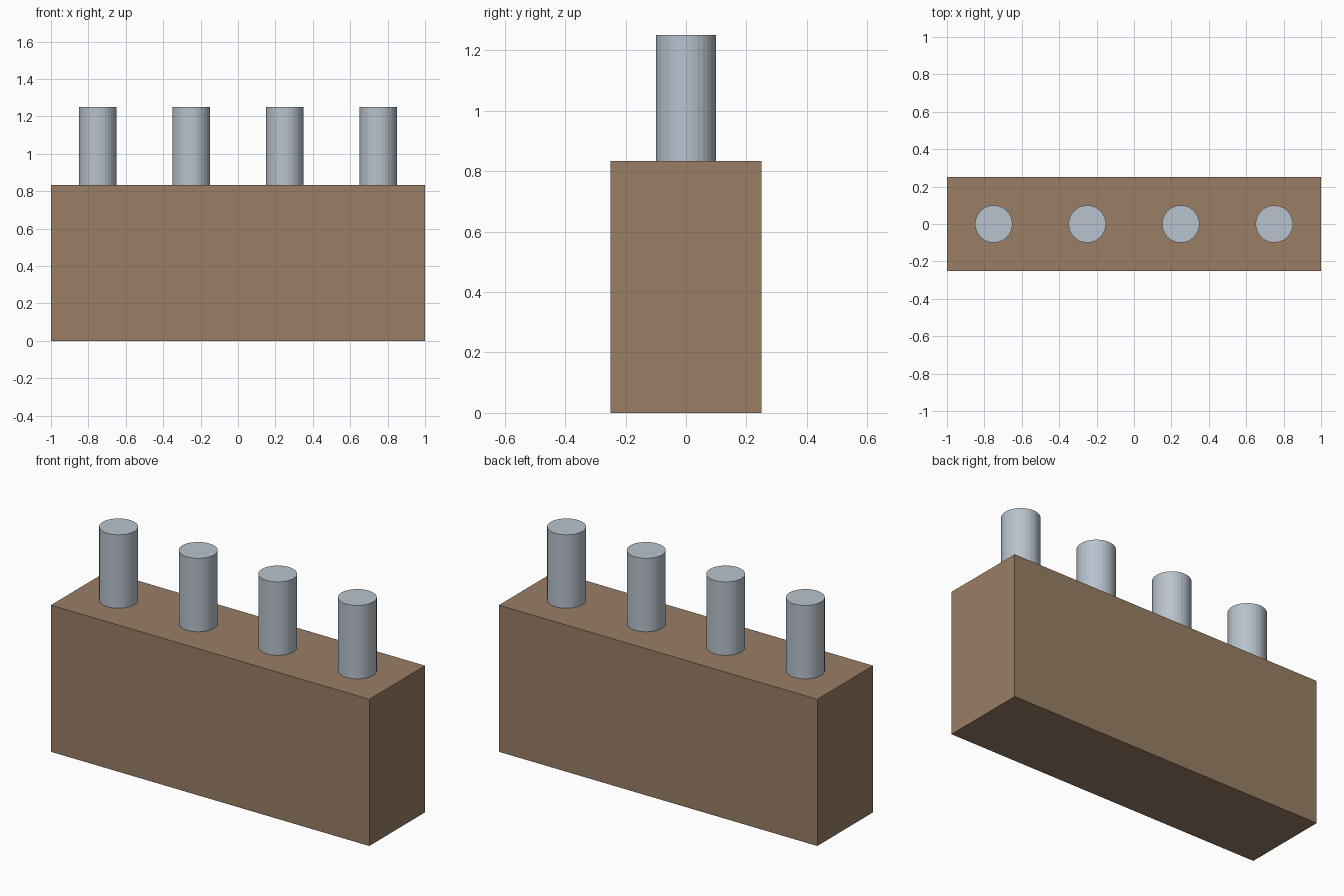
import bpy

# Remove the default cube only
cube = bpy.data.objects.get("Cube")
if cube:
    bpy.data.objects.remove(cube, do_unlink=True)


def make_material(name, colour):
    mat = bpy.data.materials.new(name)
    mat.use_nodes = True
    mat.diffuse_color = colour
    mat.node_tree.nodes["Principled BSDF"].inputs["Base Color"].default_value = colour
    return mat


brown = make_material("brown", (0.32, 0.21, 0.13, 1))
silver = make_material("silver", (0.48, 0.54, 0.61, 1))

LENGTH, DEPTH = 2.0, 0.5
BLOCK_TOP, PEG_TOP = 0.833, 1.25
PEG_RADIUS, PEG_COUNT = 0.1, 4

# Block
bpy.ops.mesh.primitive_cube_add(size=1, location=(0, 0, BLOCK_TOP / 2))
block = bpy.context.object
block.name = "block"
block.scale = (LENGTH, DEPTH, BLOCK_TOP)
bpy.ops.object.transform_apply(location=False, rotation=False, scale=True)
block.data.materials.append(brown)

# Row of evenly spaced pegs standing on the block
spacing = LENGTH / PEG_COUNT
for i in range(PEG_COUNT):
    x = (i + 0.5) * spacing - LENGTH / 2
    bpy.ops.mesh.primitive_cylinder_add(
        vertices=32, radius=PEG_RADIUS, depth=PEG_TOP - BLOCK_TOP,
        location=(x, 0, (PEG_TOP + BLOCK_TOP) / 2))
    peg = bpy.context.object
    peg.name = f"peg_{i + 1}"
    peg.data.materials.append(silver)
